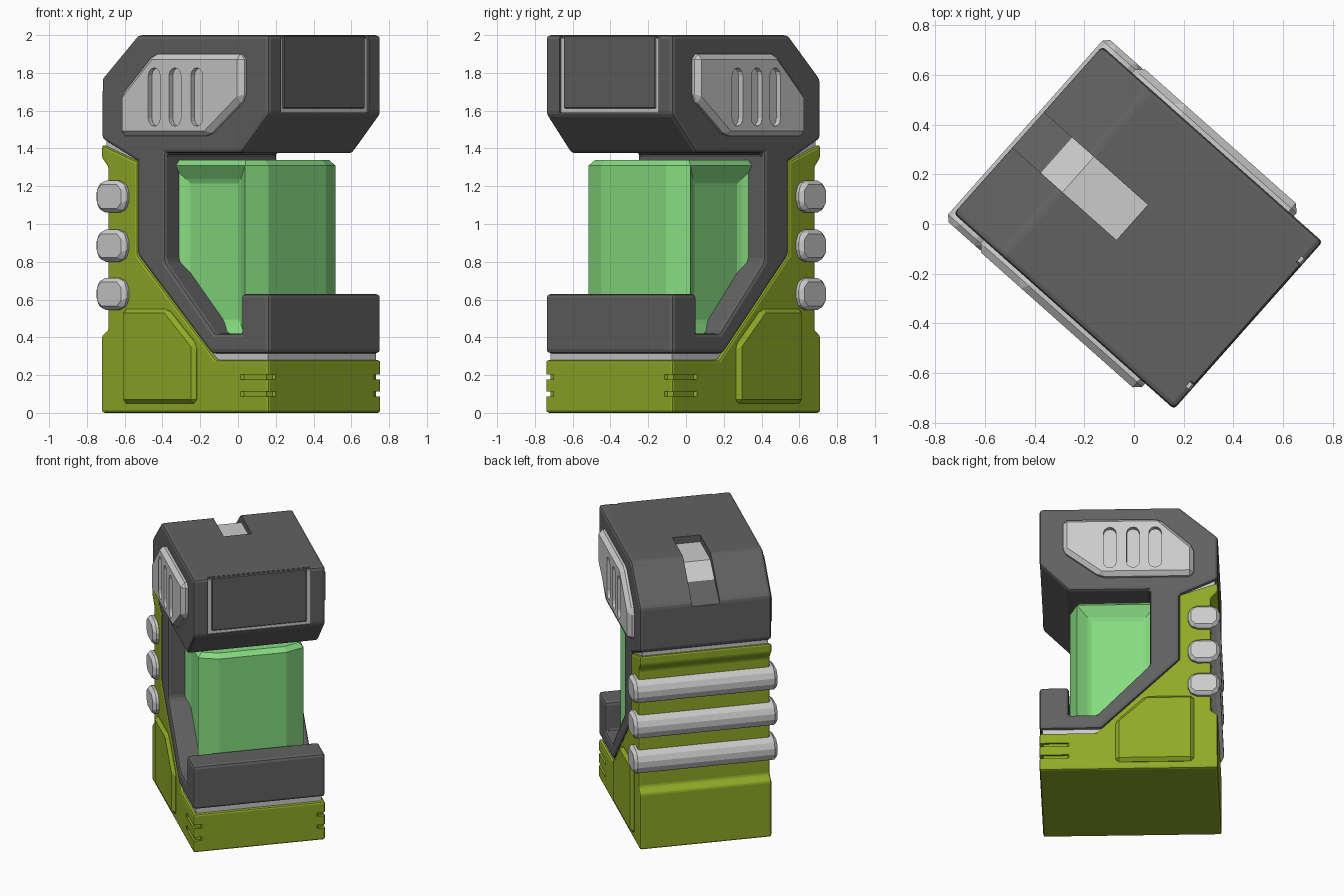
import bpy, bmesh, math

if "Cube" in bpy.data.objects:
    bpy.data.objects.remove(bpy.data.objects["Cube"])

TURN = math.radians(-41.6)   # the whole model stands turned about z


def material(name, rgb):
    m = bpy.data.materials.new(name)
    m.diffuse_color = (*rgb, 1)
    m.use_nodes = True
    m.node_tree.nodes["Principled BSDF"].inputs["Base Color"].default_value = m.diffuse_color
    return m


GREEN = material("olive_green", (0.28, 0.40, 0.02))
GLASS = material("pale_green", (0.24, 0.72, 0.22))
DARK = material("dark_grey", (0.12, 0.12, 0.12))


def add_object(name, bm, mat=None, bevel=0, segments=2):
    bmesh.ops.recalc_face_normals(bm, faces=bm.faces)
    me = bpy.data.meshes.new(name)
    bm.to_mesh(me)
    bm.free()
    ob = bpy.data.objects.new(name, me)
    ob.rotation_euler.z = TURN
    bpy.context.collection.objects.link(ob)
    if mat:
        me.materials.append(mat)
    if bevel:
        b = ob.modifiers.new("edge_bevel", 'BEVEL')
        b.width, b.segments, b.limit_method = bevel, segments, 'ANGLE'
        b.angle_limit = math.radians(20)
    return ob


def prism_mesh(pts, a, b, axis='Y'):
    """Extrude a closed outline from a to b along Y (side profile) or Z (plan)."""
    bm = bmesh.new()
    put = (lambda p, t: (p[0], t, p[1])) if axis == 'Y' else (lambda p, t: (p[0], p[1], t))
    lo = [bm.verts.new(put(p, a)) for p in pts]
    hi = [bm.verts.new(put(p, b)) for p in pts]
    bm.faces.new(lo)
    bm.faces.new(hi[::-1])
    for i in range(len(pts)):
        j = (i + 1) % len(pts)
        bm.faces.new((lo[i], hi[i], hi[j], lo[j]))
    return bm


def prism(name, pts, a, b, mat=None, bevel=0, segments=2, axis='Y'):
    return add_object(name, prism_mesh(pts, a, b, axis), mat, bevel, segments)


def rect(x0, x1, z0, z1):
    return [(x0, z0), (x1, z0), (x1, z1), (x0, z1)]


def cut(target, cutter):
    m = target.modifiers.new("cut", 'BOOLEAN')
    m.operation, m.solver, m.object = 'DIFFERENCE', 'EXACT', cutter
    cutter.hide_render = True
    cutter.display_type = 'WIRE'


# Dark C-shaped frame: head, spine, floor and front lip
frame = prism("frame", [
    (-.57, 1.45), (-.57, 1.77), (-.315, 2), (.615, 2), (.615, 1.58), (.42, 1.375),
    (-.12, 1.375), (-.12, .80), (.235, .42), (.42, .42), (.42, .63), (.615, .63),
    (.615, .315), (.205, .315), (-.315, .835), (-.315, 1.33)], -.45, .45, DARK, .02)

# Green base and back shell
shell = prism("shell", [
    (.615, 0), (.615, .28), (.24, .28), (-.315, .835), (-.315, 1.33), (-.57, 1.42),
    (-.57, 1.35), (-.525, 1.30), (-.525, .44), (-.57, .41), (-.57, 0)],
    -.45, .45, GREEN, .014)

# Light seam strips between shell and frame
prism("base_seam", rect(.1, .595, .26, .34), -.43, .43)
prism("back_seam", [(-.55, 1.38), (-.55, 1.47), (-.3, 1.36), (-.3, 1.28)], -.43, .43)

# Slot over the top and back of the head, with a light inlay
cut(frame, prism("slot_cutter", [(-.59, 1.735), (-.30, 1.94), (-.01, 1.94), (-.01, 2.1),
                                 (-.59, 2.1)], -.095, .095))
prism("slot_inlay", [(-.565, 1.74), (-.30, 1.95), (0, 1.95), (0, 1.9), (-.3, 1.88),
                     (-.5, 1.74)], -.10, .10)

# Panel on the front of the head, framed by a light groove
cut(frame, prism("front_cutter", rect(.59, .7, 1.59, 2.1), -.35, .35))
prism("front_groove", rect(.58, .604, 1.58, 1.985), -.355, .355)
prism("front_panel", rect(.55, .612, 1.612, 1.998), -.325, .325, DARK, .006, 1)

# Glass tank with a shallow faceted front and recessed sides
bm = prism_mesh([(-.16, -.36), (.37, -.36), (.42, -.23), (.42, .23), (.37, .36),
                 (-.16, .36)], .40, 1.34, 'Z')
bmesh.ops.recalc_face_normals(bm, faces=bm.faces)
rim = [e for e in bm.edges if all(v.co.z > 1.3 for v in e.verts)]
bmesh.ops.bevel(bm, geom=rim, offset=.03, segments=1, affect='EDGES')
sides = [f for f in bm.faces if abs(f.normal.y) > .99]
bmesh.ops.inset_individual(bm, faces=sides, thickness=.1, depth=-.045)
bmesh.ops.inset_individual(bm, faces=sides, thickness=.035, depth=-.01)
add_object("glass_tank", bm, GLASS)

# Octagonal grip bars across the back
w, h, c = .107, .085, .042
octagon = [(-w, -h + c), (-w, h - c), (-w + c, h), (w - c, h),
           (w, h - c), (w, -h + c), (w - c, -h), (-w + c, -h)]
for i, z in enumerate((.63, .885, 1.145)):
    prism(f"grip_bar_{i + 1}", [(x - .478, y + z) for x, y in octagon], -.49, .49,
          None, .022, 1)

for s, side in ((-1, "left"), (1, "right")):
    # Light vent panel with three rounded slots
    vent = prism(f"vent_panel_{side}", [(-.41, 1.465), (-.41, 1.68), (-.18, 1.9), (.46, 1.9),
                 (.46, 1.66), (.21, 1.465)], s * .42, s * .495, None, .028, 1)
    for k, x in enumerate((-.154, -.007, .147)):
        slot = []
        for n in range(14):
            a = math.pi * (n if n < 7 else n - 1) / 6
            slot.append((x + .042 * math.cos(a), (1.785 if n < 7 else 1.56) + .042 * math.sin(a)))
        cut(vent, prism(f"vent_cutter_{side}_{k + 1}", slot, s * .465, s * .6))
    # Raised green side panel
    prism(f"side_panel_{side}", [(-.41, .05), (-.41, .55), (-.09, .55), (.11, .36),
          (.11, .05)], s * .42, s * .475, GREEN, .022, 1)
    # Small corner notches at the front of the base
    for k, z in enumerate((.10, .19)):
        cut(shell, prism(f"notch_cutter_{side}_{k + 1}",
            [(.41, s * .46), (.43, s * .436), (.59, s * .436), (.60, s * .40),
             (.64, s * .38), (.64, s * .5), (.41, s * .5)], z - .013, z + .013, axis='Z'))
